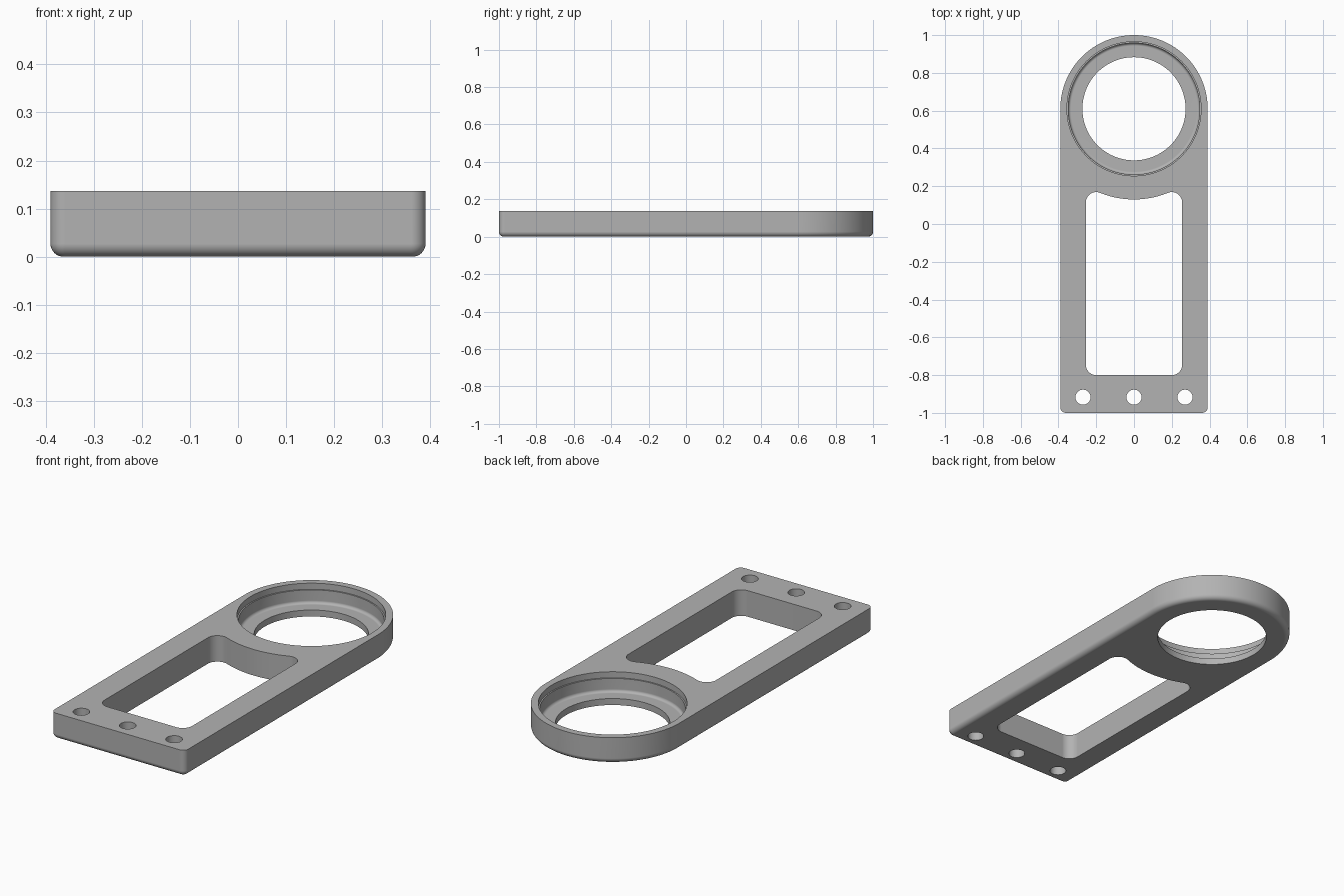
import bpy, bmesh
from math import sin, cos, pi, sqrt, atan2

cube = bpy.data.objects.get("Cube")
if cube:
    bpy.data.objects.remove(cube, do_unlink=True)

HEIGHT, HALF_W, RING_Y = 0.137, 0.39, 0.61

grey = bpy.data.materials.new("plain grey")
grey.use_nodes = True
grey.diffuse_color = (0.45, 0.45, 0.45, 1)
grey.node_tree.nodes["Principled BSDF"].inputs["Base Color"].default_value = (0.45, 0.45, 0.45, 1)


def arc(cx, cy, r, a0, a1, n):
    """Points along an arc, both ends included."""
    return [(cx + r * cos(a0 + (a1 - a0) * i / n), cy + r * sin(a0 + (a1 - a0) * i / n))
            for i in range(n + 1)]


def circle(cx, cy, r, n):
    return arc(cx, cy, r, 0, 2 * pi, n)[:-1]


def loft(name, layers):
    """Closed solid through stacked (outline, z) layers."""
    bm = bmesh.new()
    rings = [[bm.verts.new((x, y, z)) for x, y in pts] for pts, z in layers]
    for low, high in zip(rings, rings[1:]):
        for i in range(len(low)):
            j = (i + 1) % len(low)
            bm.faces.new((low[i], low[j], high[j], high[i]))
    bm.faces.new(rings[0][::-1])
    bm.faces.new(rings[-1])
    bmesh.ops.recalc_face_normals(bm, faces=bm.faces)
    mesh = bpy.data.meshes.new(name)
    bm.to_mesh(mesh)
    bm.free()
    mesh.materials.append(grey)
    obj = bpy.data.objects.new(name, mesh)
    bpy.context.collection.objects.link(obj)
    return obj


def body_outline(inset):
    """Round-headed plate outline, shrunk by inset."""
    r = 0.03
    x, y = HALF_W - r, r - 1
    return (arc(0, RING_Y, HALF_W - inset, 0, pi, 96)
            + arc(-x, y, r - inset, pi, 1.5 * pi, 8)
            + arc(x, y, r - inset, 1.5 * pi, 2 * pi, 8))


# Plate with a rounded lower edge
fillet = 0.027
layers = []
for i in range(9):
    a = i / 8 * pi / 2
    layers.append((body_outline(fillet * (1 - sin(a))), fillet * (1 - cos(a))))
layers.append((body_outline(0), HEIGHT))
plate = loft("bracket_plate", layers)

# Window, its far edge curved around the ring
r, half, near, curve_r = 0.055, 0.255, -0.80, 0.48
cx = half - r
cy = RING_Y - sqrt((curve_r + r) ** 2 - cx ** 2)
tilt = atan2(RING_Y - cy, -cx)
window = (arc(-cx, near + r, r, pi, 1.5 * pi, 12)
          + arc(cx, near + r, r, 1.5 * pi, 2 * pi, 12)
          + arc(cx, cy, r, 0, tilt, 16)
          + arc(0, RING_Y, curve_r, tilt - pi, -tilt, 32)[1:-1]
          + arc(-cx, cy, r, pi - tilt, pi, 16))
cutters = [loft("window_cutter", [(window, -0.1), (window, 0.3)])]

# Three screw holes
for x in (-0.27, 0, 0.27):
    hole = circle(x, -0.917, 0.04, 40)
    cutters.append(loft("screw_hole_cutter", [(hole, -0.1), (hole, 0.3)]))

# Stepped bore: through hole, ledge with a filleted corner, wider mouth
floor, bore_r, soft = 0.034, 0.348, 0.015
profile = [(0.273, -0.1), (0.273, floor)]
profile += [(bore_r - soft + soft * sin(a), floor + soft * (1 - cos(a)))
            for a in (i * pi / 12 for i in range(7))]
profile += [(bore_r, 0.105), (0.355, 0.105), (0.355, 0.3)]
cutters.append(loft("bore_cutter", [(circle(0, RING_Y, rad, 128), z) for rad, z in profile]))

# Cut the openings, then drop the cutters
bpy.ops.object.select_all(action='DESELECT')
bpy.context.view_layer.objects.active = plate
plate.select_set(True)
for cutter in cutters:
    cutter.hide_render = True
    mod = plate.modifiers.new("cut", 'BOOLEAN')
    mod.operation, mod.solver, mod.object = 'DIFFERENCE', 'EXACT', cutter
    bpy.ops.object.modifier_apply(modifier=mod.name)
    bpy.data.objects.remove(cutter, do_unlink=True)

bpy.ops.object.shade_smooth_by_angle(angle=pi / 6)
weighted = plate.modifiers.new("even shading", 'WEIGHTED_NORMAL')
weighted.keep_sharp = True
